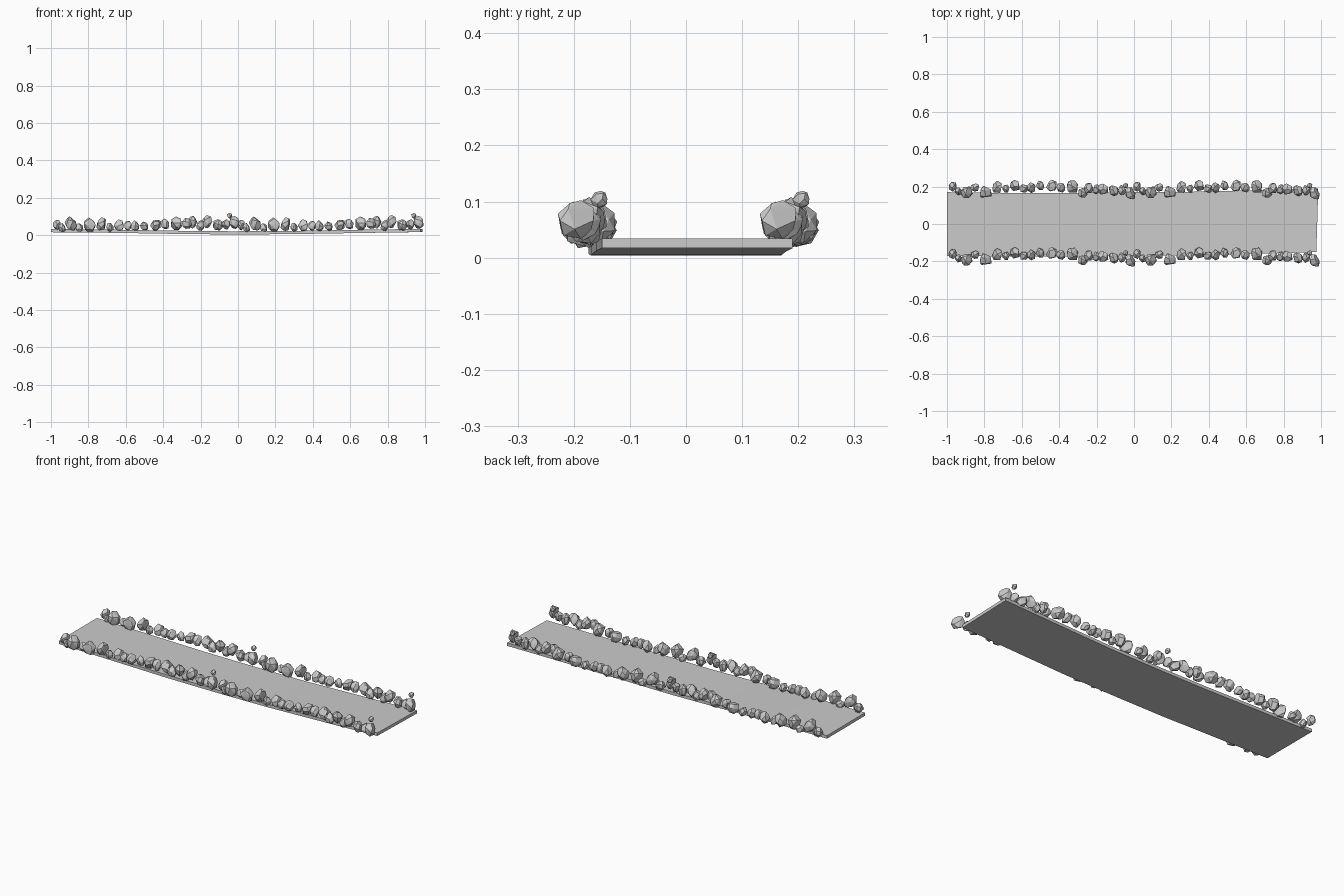
import bpy, bmesh, math, random
from mathutils import Vector, Euler

if "Cube" in bpy.data.objects:
    bpy.data.objects.remove(bpy.data.objects["Cube"])

random.seed(7)


def finish(bm, name):
    bmesh.ops.recalc_face_normals(bm, faces=bm.faces[:])
    me = bpy.data.meshes.new(name)
    bm.to_mesh(me)
    bm.free()
    ob = bpy.data.objects.new(name, me)
    bpy.context.collection.objects.link(ob)
    return ob


# gently bent path slab: x, centre y, underside z
sections = [(-1.0, 0.0, 0.016), (-0.67, -0.004, 0.013), (-0.33, -0.004, 0.007),
            (-0.03, 0.0, 0.004), (0.3, 0.002, 0.006), (0.65, 0.01, 0.012), (0.98, 0.02, 0.017)]
bm = bmesh.new()
rings = []
for x, cy, z in sections:
    ring = [(-0.17, 0), (0, 0), (0.17, 0), (0.17, 0.017), (0, 0.017), (-0.17, 0.017)]
    rings.append([bm.verts.new((x + (0.03 * dy * (x > 0.9)), cy + dy, z + dz)) for dy, dz in ring])
for a, b in zip(rings, rings[1:]):
    for i in range(6):
        j = (i + 1) % 6
        bm.faces.new((a[i], a[j], b[j], b[i]))
for r in (rings[0], rings[-1]):
    bm.faces.new((r[0], r[1], r[4], r[5]))
    bm.faces.new((r[1], r[2], r[3], r[4]))
finish(bm, "path_slab")


# one faceted stone: hull of jittered points on an ellipsoid
def add_stone(bm, x, y, z, r):
    size = Vector((r * random.uniform(0.78, 0.92), r * random.uniform(0.9, 1.05),
                   r * random.uniform(1.0, 1.12)))
    rot = Euler([random.uniform(-0.5, 0.5) for _ in range(3)])
    n = 17
    verts = []
    for i in range(n):
        h = 1 - 2 * (i + 0.5) / n
        t = i * 2.4 + random.uniform(-0.4, 0.4)
        s = math.sqrt(1 - h * h)
        p = Vector((s * math.cos(t), s * math.sin(t), h)) * random.uniform(0.9, 1.08)
        p = Vector((p.x * size.x, p.y * size.y, p.z * size.z))
        p.rotate(rot)
        verts.append(bm.verts.new(p + Vector((x, y, z))))
    res = bmesh.ops.convex_hull(bm, input=verts)
    loose = [v for v in res["geom_interior"] if isinstance(v, bmesh.types.BMVert)]
    bmesh.ops.delete(bm, geom=loose, context='VERTS')


# half-length stone row: x, y, z, radius
stones = [(-0.97, -0.16, 0.055, 0.029), (-0.94, -0.185, 0.04, 0.023), (-0.895, -0.19, 0.06, 0.040),
          (-0.85, -0.165, 0.04, 0.026), (-0.795, -0.19, 0.055, 0.038), (-0.73, -0.165, 0.058, 0.035),
          (-0.685, -0.17, 0.042, 0.025), (-0.635, -0.155, 0.05, 0.033), (-0.59, -0.17, 0.05, 0.027),
          (-0.55, -0.165, 0.05, 0.031), (-0.50, -0.155, 0.048, 0.027), (-0.44, -0.155, 0.055, 0.032),
          (-0.39, -0.165, 0.06, 0.030), (-0.33, -0.16, 0.062, 0.037), (-0.275, -0.195, 0.062, 0.031),
          (-0.245, -0.17, 0.07, 0.034), (-0.20, -0.175, 0.05, 0.028), (-0.165, -0.175, 0.072, 0.034),
          (-0.11, -0.18, 0.055, 0.032), (-0.065, -0.18, 0.06, 0.028), (-0.045, -0.155, 0.104, 0.016),
          (-0.02, -0.195, 0.068, 0.036)]
bm = bmesh.new()
for s in stones:
    add_stone(bm, *s)
row = finish(bm, "stone_borders")

# repeat along the path, then across to the far edge
for name, offset in (("along", (0.985, 0, 0)), ("across", (0, 0.36, 0))):
    m = row.modifiers.new(name, 'ARRAY')
    m.count = 2
    m.use_relative_offset = False
    m.use_constant_offset = True
    m.constant_offset_displace = offset
